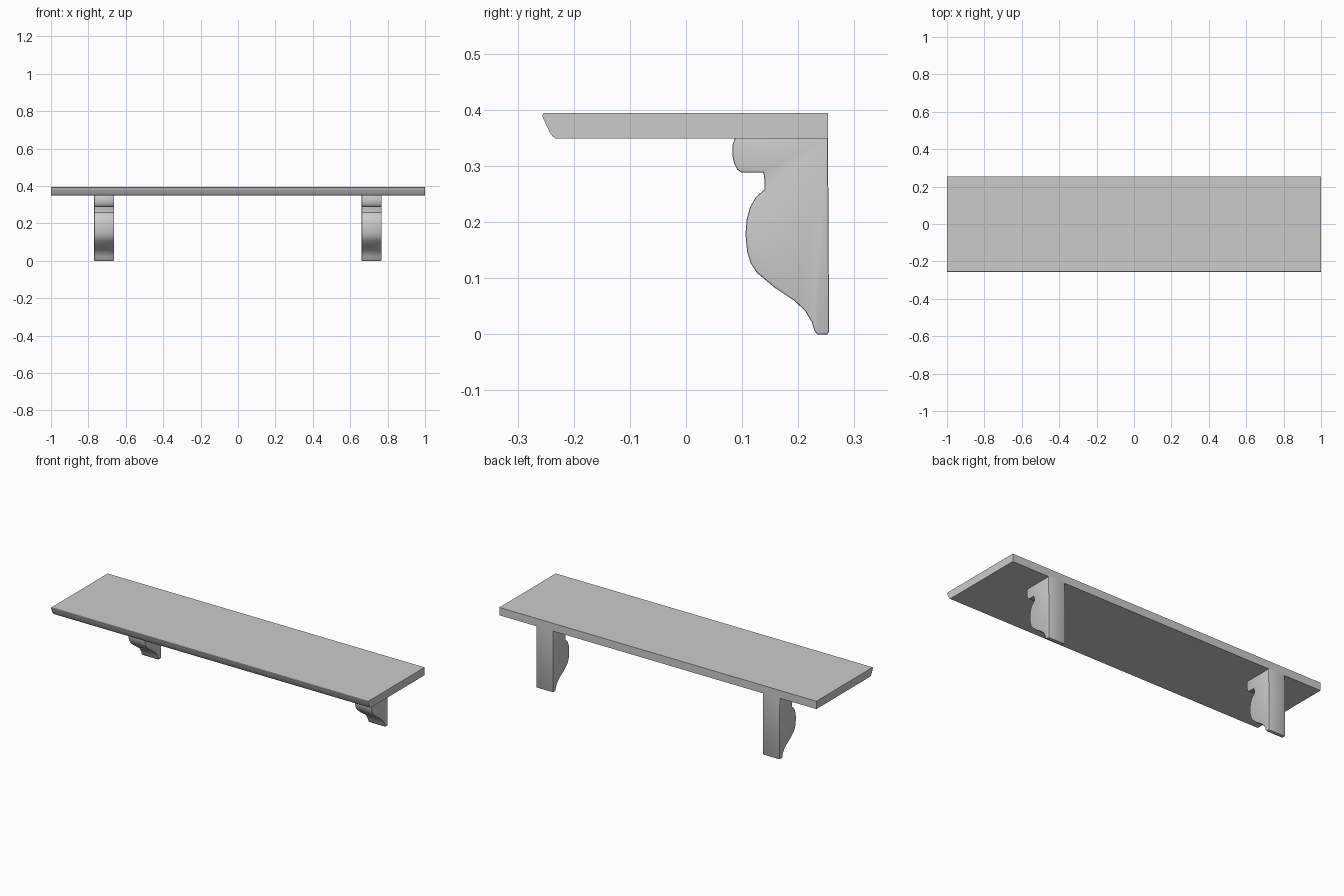
import bpy, bmesh, math

if "Cube" in bpy.data.objects:
    bpy.data.objects.remove(bpy.data.objects["Cube"])


def extrude_profile(name, profile, x0, x1, bevel=0.0):
    """Extrude a (y, z) outline along x, optionally rounding the side rims."""
    bm = bmesh.new()
    left = [bm.verts.new((x0, y, z)) for y, z in profile]
    right = [bm.verts.new((x1, y, z)) for y, z in profile]
    caps = [bm.faces.new(left), bm.faces.new(right[::-1])]
    n = len(profile)
    for i in range(n):
        j = (i + 1) % n
        bm.faces.new((left[j], left[i], right[i], right[j]))
    bmesh.ops.recalc_face_normals(bm, faces=bm.faces[:])
    if bevel:
        rims = list({e for f in caps for e in f.edges})
        bmesh.ops.bevel(bm, geom=rims, offset=bevel, segments=2,
                        profile=0.5, affect='EDGES', clamp_overlap=True)
    mesh = bpy.data.meshes.new(name)
    bm.to_mesh(mesh)
    bm.free()
    obj = bpy.data.objects.new(name, mesh)
    bpy.context.collection.objects.link(obj)
    bpy.ops.object.select_all(action='DESELECT')
    obj.select_set(True)
    bpy.context.view_layer.objects.active = obj
    bpy.ops.object.shade_smooth_by_angle(angle=math.radians(35))
    return obj


# Shelf board with a moulded, undercut front edge
board = [(0.253, 0.349), (0.253, 0.394), (-0.254, 0.394), (-0.256, 0.391),
         (-0.255, 0.386), (-0.249, 0.373), (-0.243, 0.360), (-0.238, 0.353),
         (-0.233, 0.349)]
extrude_profile("shelf_board", board, -1.0, 1.0)

# Scrolled bracket outline: upper lobe, notch, belly, ogee down to the foot
bracket = [(0.253, 0.350), (0.087, 0.350), (0.083, 0.337), (0.083, 0.317),
           (0.086, 0.304), (0.091, 0.294), (0.099, 0.288), (0.138, 0.288),
           (0.140, 0.272), (0.140, 0.258), (0.124, 0.244), (0.114, 0.226),
           (0.108, 0.204), (0.106, 0.178), (0.109, 0.147), (0.115, 0.127),
           (0.126, 0.110), (0.158, 0.083), (0.194, 0.059), (0.212, 0.042),
           (0.224, 0.022), (0.229, 0.006), (0.234, 0.0), (0.252, 0.0),
           (0.255, 0.005)]
for side, x in (("left", -0.716), ("right", 0.714)):
    extrude_profile(side + "_bracket", bracket, x - 0.053, x + 0.053, 0.003)
